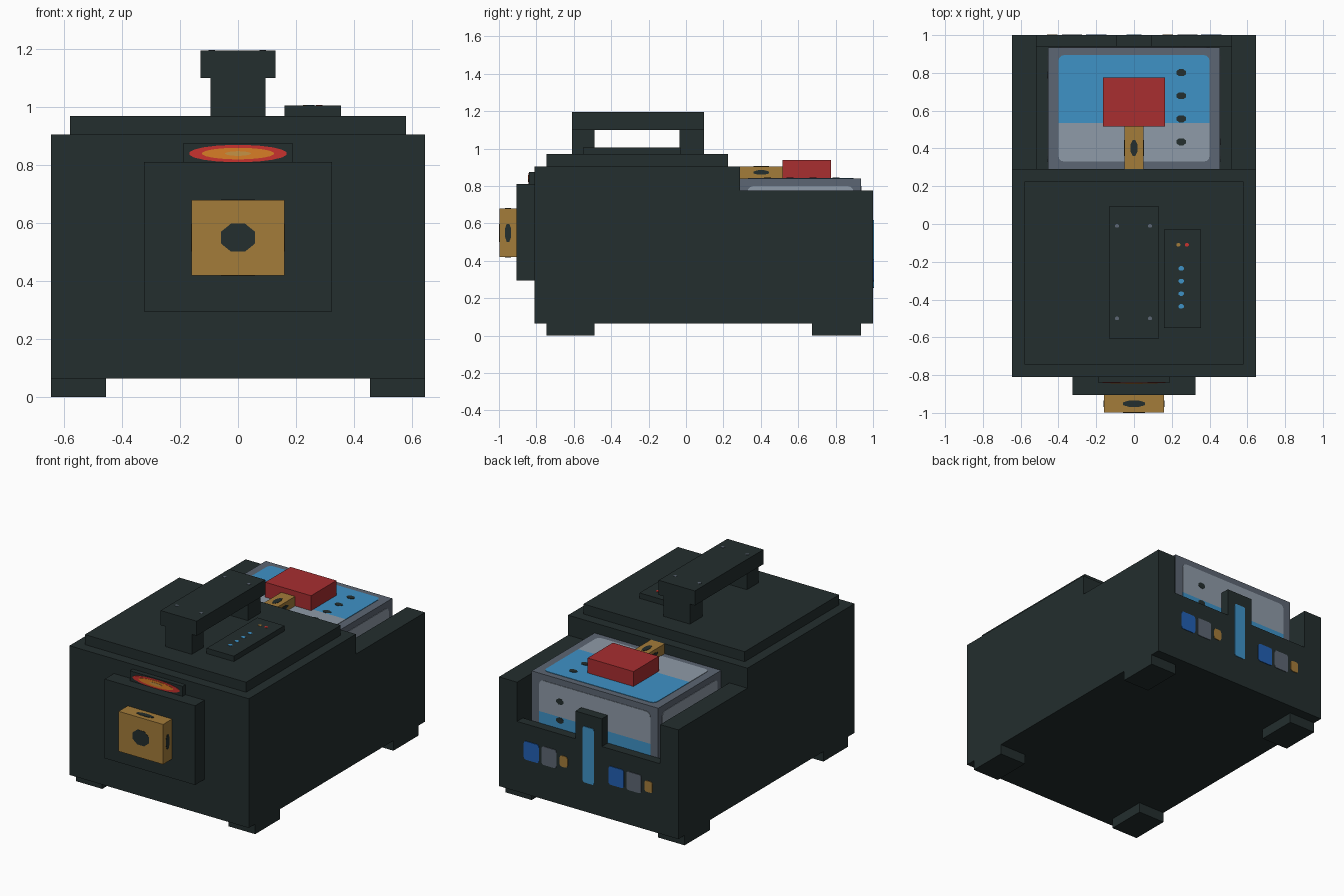
import bpy, bmesh
from math import sin, cos, pi
from mathutils import Vector, Matrix

if "Cube" in bpy.data.objects:
    bpy.data.objects.remove(bpy.data.objects["Cube"])


def material(name, rgb):
    lin = [((c / 255 + 0.055) / 1.055) ** 2.4 for c in rgb]
    m = bpy.data.materials.new(name)
    m.use_nodes = True
    m.diffuse_color = (*lin, 1)
    m.node_tree.nodes["Principled BSDF"].inputs["Base Color"].default_value = (*lin, 1)
    return m


DARK = material("dark casing", (35, 46, 46))
BRASS = material("brass", (164, 124, 58))
RED = material("red", (168, 46, 48))
EMBER = material("ember red", (200, 50, 46))
ORANGE = material("orange", (217, 125, 38))
AMBER = material("amber", (196, 146, 70))
BLUE = material("water blue", (62, 146, 198))
PALE = material("pale grey", (143, 155, 168))
SLATE = material("slate", (92, 102, 115))
DEEP = material("deep blue", (34, 96, 180))

X, Y, Z = Vector((1, 0, 0)), Vector((0, 1, 0)), Vector((0, 0, 1))


def finish(name, bm, *mats):
    mesh = bpy.data.meshes.new(name)
    bmesh.ops.recalc_face_normals(bm, faces=bm.faces)
    bm.to_mesh(mesh)
    bm.free()
    for m in mats:
        mesh.materials.append(m)
    ob = bpy.data.objects.new(name, mesh)
    bpy.context.scene.collection.objects.link(ob)
    return ob


def box(name, mat, x, y, z):
    """Box from (low, high) ranges."""
    bm = bmesh.new()
    bmesh.ops.create_cube(bm, size=1)
    for v in bm.verts:
        v.co = [lo + (c + 0.5) * (hi - lo) for c, (lo, hi) in zip(v.co, (x, y, z))]
    return finish(name, bm, mat)


def plate(name, mats, at, u, v, outline, thick=0.004, split=None):
    """Thin plate on a surface; with split, faces above v=split take the second colour."""
    bm = bmesh.new()
    face = bm.faces.new([bm.verts.new((a, b, 0)) for a, b in outline])
    ext = bmesh.ops.extrude_face_region(bm, geom=[face])
    for e in ext["geom"]:
        if isinstance(e, bmesh.types.BMVert):
            e.co.z = thick
    if split is not None:
        geom = bm.verts[:] + bm.edges[:] + bm.faces[:]
        bmesh.ops.bisect_plane(bm, geom=geom, plane_co=(0, split, 0), plane_no=Y)
        for f in bm.faces:
            f.material_index = int(f.calc_center_median().y > split)
    frame = Matrix((u, v, u.cross(v))).transposed().to_4x4()
    bm.transform(Matrix.Translation(at) @ frame)
    return finish(name, bm, *mats)


def oval(a, b, n=8):
    return [(a * cos(2 * pi * (i + 0.5) / n), b * sin(2 * pi * (i + 0.5) / n)) for i in range(n)]


def rounded(a, b, r, steps=3):
    pts = []
    for k, (sx, sy) in enumerate(((1, 1), (-1, 1), (-1, -1), (1, -1))):
        for i in range(steps + 1):
            t = pi / 2 * (k + i / steps)
            pts.append((sx * (a - r) + r * cos(t), sy * (b - r) + r * sin(t)))
    return pts


def carve(ob, x, y, z):
    cutter = box("cutter", DARK, x, y, z)
    cutter.hide_render = True
    mod = ob.modifiers.new("carve", "BOOLEAN")
    mod.operation, mod.solver, mod.object = "DIFFERENCE", "EXACT", cutter
    bpy.context.view_layer.objects.active = ob
    bpy.ops.object.modifier_apply(modifier=mod.name)
    bpy.data.objects.remove(cutter)


# Casing with the open tank bay at the back
casing = box("casing", DARK, (-0.645, 0.645), (-0.81, 1), (0.065, 0.905))
carve(casing, (-1, 1), (0.29, 1.2), (0.775, 1.2))
carve(casing, (-0.515, 0.515), (0.29, 1.2), (0.52, 1.3))
carve(casing, (-0.515, 0.515), (0.29, 0.94), (0.195, 1.3))
box("rear_post", DARK, (-0.095, 0.095), (0.94, 1), (0.52, 0.7))

# Feet
for side, x in (("right", (-0.645, -0.455)), ("left", (0.455, 0.645))):
    box("front_foot_" + side, DARK, x, (-0.745, -0.49), (0, 0.065))
    box("back_foot_" + side, DARK, x, (0.675, 0.935), (0, 0.065))

# Lid, carrying handle and control panel
box("lid", DARK, (-0.58, 0.58), (-0.745, 0.225), (0.905, 0.97))
box("handle_front_post", DARK, (-0.095, 0.095), (-0.61, -0.49), (0.97, 1.1))
box("handle_back_post", DARK, (-0.095, 0.095), (-0.035, 0.095), (0.97, 1.1))
box("handle_grip", DARK, (-0.13, 0.13), (-0.61, 0.095), (1.1, 1.195))
box("control_panel", DARK, (0.16, 0.355), (-0.55, -0.03), (0.97, 1.005))
for x in (-0.09, 0.085):
    for y in (-0.5, -0.01):
        plate("handle_screw", [SLATE], (x, y, 1.195), X, Y, oval(0.012, 0.01), 0.002)
for x, mat in ((0.235, BRASS), (0.28, EMBER)):
    plate("indicator", [mat], (x, -0.11, 1.005), X, Y, oval(0.012, 0.01), 0.002)
for i in range(4):
    plate("level_light", [BLUE], (0.25, -0.235 - 0.067 * i, 1.005), X, Y, oval(0.015, 0.013), 0.002)

# Front plates and glowing vent
box("front_plate", DARK, (-0.325, 0.325), (-0.905, -0.81), (0.295, 0.81))
box("vent_plate", DARK, (-0.19, 0.19), (-0.84, -0.81), (0.81, 0.875))
for k, (name, mat, a, b) in enumerate((("vent_rim", EMBER, 0.17, 0.03),
                                       ("vent_glow", ORANGE, 0.125, 0.02),
                                       ("vent_core", AMBER, 0.045, 0.008))):
    plate(name, [mat], (0, -0.84, 0.84), X, Z, oval(a, b, 20), 0.002 + 0.002 * k)


# Brass blocks with a dark hole on each face
def brass_block(name, x, y, z):
    box(name, BRASS, x, y, z)
    mid = Vector([sum(r) / 2 for r in (x, y, z)])
    half = Vector([(r[1] - r[0]) / 2 for r in (x, y, z)])
    axes = (X, Y, Z)
    for n in range(3):
        i, j = (n + 1) % 3, (n + 2) % 3
        for s in (-1, 1):
            plate(name + "_hole", [DARK], mid + s * half[n] * axes[n], s * axes[i], axes[j],
                  oval(0.4 * half[i], 0.4 * half[j]), 0.002)


brass_block("front_brass_block", (-0.16, 0.16), (-0.998, -0.905), (0.42, 0.68))
brass_block("tank_brass_block", (-0.05, 0.05), (0.29, 0.515), (0.84, 0.905))
box("red_valve", RED, (-0.165, 0.165), (0.515, 0.775), (0.84, 0.94))

# Tank with half-filled windows and gauge dots on its open faces
box("tank", SLATE, (-0.455, 0.455), (0.29, 0.935), (0.195, 0.84))
for name, at, u, v, half in (("top", (0, 0.6125, 0.84), X, Y, 0.455),
                             ("back", (0, 0.935, 0.5175), X, -Z, 0.455),
                             ("left", (0.455, 0.6125, 0.5175), -Y, -Z, 0.3225),
                             ("right", (-0.455, 0.6125, 0.5175), Y, -Z, 0.3225)):
    w = half / 0.455
    plate("tank_window_" + name, [PALE, BLUE], at, u, v,
          rounded(0.4 * w, 0.282, 0.03), 0.003, split=-0.0775)
    for i in range(4):
        spot = Vector(at) + u * 0.25 * w + v * (-0.1775 + 0.122 * i)
        plate("gauge_dot", [DARK], spot, u, v, oval(0.028 * w, 0.02), 0.005)

# Rear post strip and two rows of lamps
plate("rear_strip", [BLUE], (0, 1, 0.437), -X, Z, rounded(0.04, 0.182, 0.012))
for shift in (0, -0.61):
    for name, mat, x, a, b in (("blue_lamp", DEEP, 0.41, 0.054, 0.06),
                               ("grey_lamp", SLATE, 0.283, 0.053, 0.06),
                               ("brass_lamp", BRASS, 0.178, 0.028, 0.036)):
        plate(name, [mat], (x + shift, 1, 0.35), -X, Z, rounded(a, b, 0.015))
